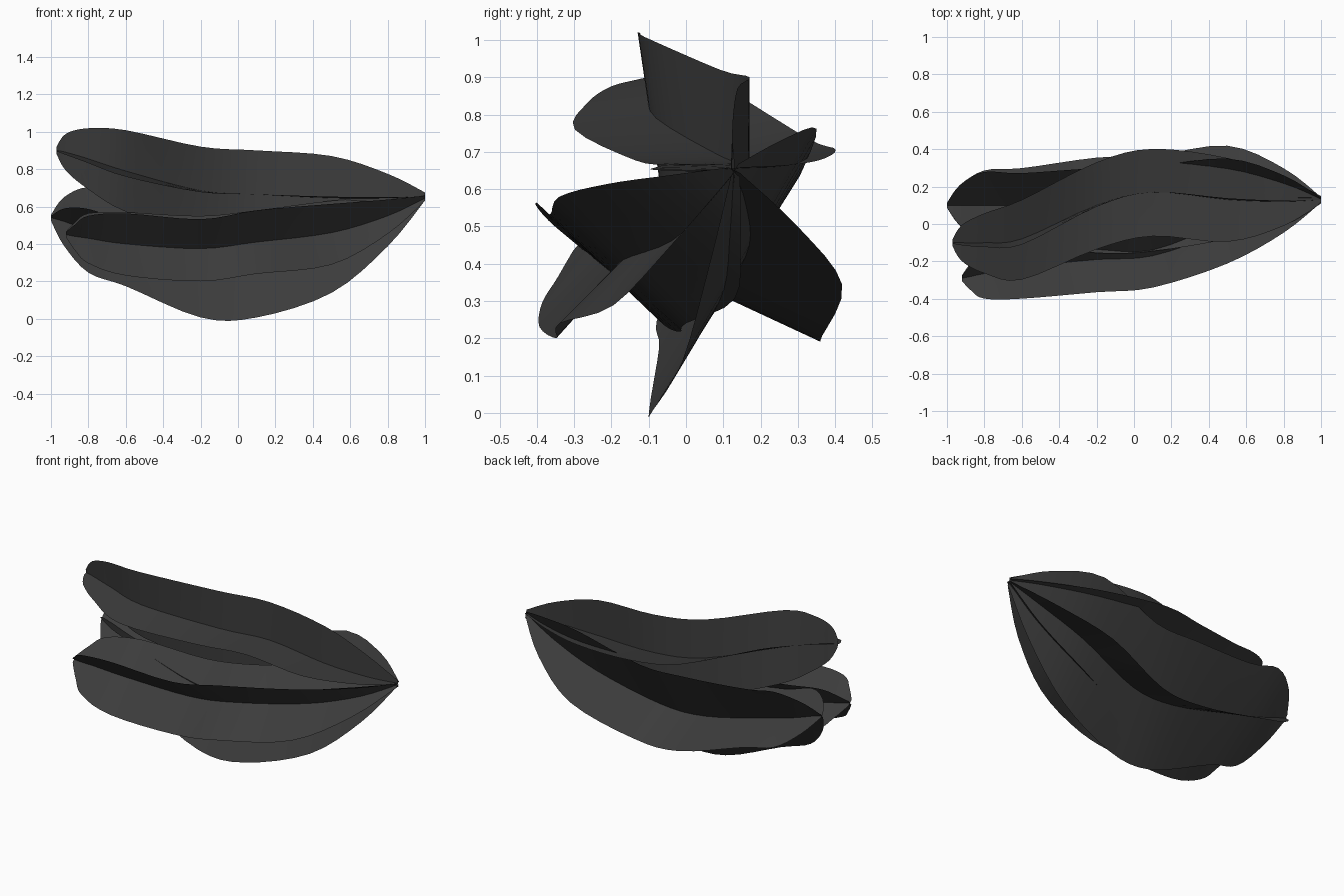
import bpy, bmesh, math

if "Cube" in bpy.data.objects:
    bpy.data.objects.remove(bpy.data.objects["Cube"])

dark = bpy.data.materials.new("dark_husk")
dark.diffuse_color = (0.045, 0.045, 0.045, 1)
dark.use_nodes = True
dark.node_tree.nodes["Principled BSDF"].inputs["Base Color"].default_value = dark.diffuse_color


def catmull(a, b, c, d, t):
    return [0.5 * (2 * q + (r - p) * t + (2 * p - 5 * q + 4 * r - s) * t * t
                   + (3 * q - p - 3 * r + s) * t ** 3)
            for p, q, r, s in zip(a, b, c, d)]


def smooth_stations(st, n=4):
    out = []
    for i in range(len(st) - 1):
        a, d = st[max(i - 1, 0)], st[min(i + 2, len(st) - 1)]
        for k in range(n):
            out.append(catmull(a, st[i], st[i + 1], d, k / n))
    return out + [st[-1]]


def winged_pod(name, stations, wings):
    """Four thin wings around a curved rib. Stations: x, y, z, angle, radius."""
    bm = bmesh.new()
    rows = smooth_stations(stations)
    rib = [bm.verts.new(s[:3]) for s in rows]
    for offset, scale in wings:
        prev = rib
        for f in (0.5, 1.0):
            cur = []
            for x, y, z, ang, r in rows:
                a = math.radians(ang + offset)
                rr = r * scale * f
                cur.append(bm.verts.new((x, y + rr * math.cos(a), z + rr * math.sin(a))))
            for i in range(len(rows) - 1):
                bm.faces.new((prev[i], prev[i + 1], cur[i + 1], cur[i]))
            prev = cur
    me = bpy.data.meshes.new(name)
    bm.to_mesh(me)
    bm.free()
    for p in me.polygons:
        p.use_smooth = True
    me.materials.append(dark)
    ob = bpy.data.objects.new(name, me)
    bpy.context.collection.objects.link(ob)
    # sharp creases where the wings meet the rib
    bpy.context.view_layer.objects.active = ob
    ob.select_set(True)
    bpy.ops.object.shade_smooth_by_angle(angle=math.radians(35))
    ob.select_set(False)


# Upper pod
winged_pod("upper_winged_pod", [
    (-0.97, -0.10, 0.90, 100, 0.02), (-0.92, -0.10, 0.89, 98, 0.10),
    (-0.80, -0.10, 0.855, 98, 0.165), (-0.60, -0.08, 0.79, 98, 0.22),
    (-0.20, 0.10, 0.685, 92, 0.235), (0.10, 0.17, 0.665, 90, 0.235),
    (0.50, 0.13, 0.645, 88, 0.225), (0.80, 0.12, 0.645, 88, 0.13),
    (1.00, 0.13, 0.655, 90, 0.02)],
    [(0, 1), (90, 1), (180, 1), (-80, 1)])

# Front pod
winged_pod("front_winged_pod", [
    (-0.92, -0.29, 0.45, 140, 0.02), (-0.87, -0.28, 0.44, 140, 0.10),
    (-0.80, -0.265, 0.43, 138, 0.18), (-0.60, -0.23, 0.40, 136, 0.235),
    (-0.20, -0.19, 0.375, 138, 0.235), (0.10, -0.17, 0.41, 135, 0.24),
    (0.50, -0.04, 0.46, 138, 0.23), (0.80, 0.05, 0.55, 138, 0.13),
    (1.00, 0.13, 0.645, 138, 0.02)],
    [(0, 1), (90, 1), (180, 1), (270, 1)])

# Lower rear pod, with wider top and bottom wings
winged_pod("lower_winged_pod", [
    (-1.00, 0.10, 0.54, 230, 0.02), (-0.93, 0.10, 0.52, 230, 0.17),
    (-0.80, 0.10, 0.475, 232, 0.29), (-0.60, 0.10, 0.42, 235, 0.30),
    (-0.20, 0.10, 0.325, 238, 0.375), (0.10, 0.11, 0.325, 238, 0.375),
    (0.50, 0.17, 0.45, 240, 0.36), (0.80, 0.16, 0.56, 240, 0.20),
    (1.00, 0.13, 0.65, 240, 0.02)],
    [(0, 1), (97, 0.75), (180, 1), (277, 0.75)])
